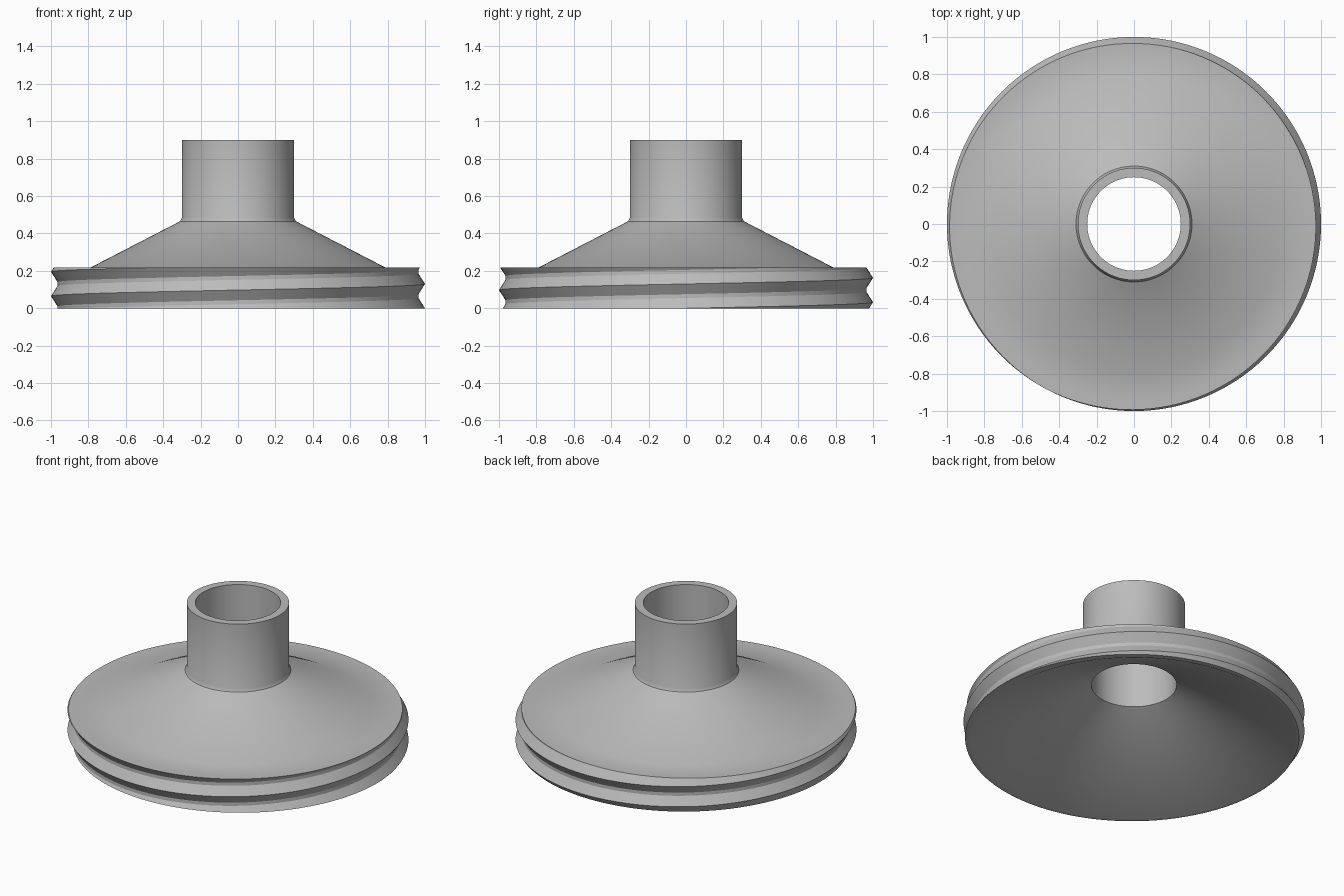
import bpy, bmesh, math

cube = bpy.data.objects.get("Cube")
if cube:
    bpy.data.objects.remove(cube, do_unlink=True)

SEGMENTS = 128
RIM_TOP = 0.217      # height of the threaded rim
PITCH = 0.13         # rise of the thread per turn
CREST, ROOT = 1.0, 0.965
FLAT = 0.42          # fraction of the pitch where the root flat begins
START = 0.13         # crest height at +x


def thread_radius(z, angle):
    """Radius of the single-start right-handed thread."""
    turn = (z - START) / PITCH - angle / math.tau
    distance = abs(turn - round(turn))
    return CREST - (CREST - ROOT) * min(distance / FLAT, 1)


def section(angle):
    """Closed radial section: neck, cone, threaded rim, hollow underside."""
    points = [(0.25, 0.36), (0.25, 0.9), (0.3, 0.9), (0.3, 0.485),
              (0.31, 0.465), (0.79, RIM_TOP), (0.95, RIM_TOP)]
    crest = START + PITCH * angle / math.tau
    heights = [crest + PITCH * (n + f)
               for n in range(-3, 2) for f in (0, FLAT, 1 - FLAT)]
    for z in reversed(heights):
        z = min(max(z, 0), RIM_TOP)
        points.append((thread_radius(z, angle), z))
    points.append((0.95, 0))
    return points


# Sweep the section around the axis
bm = bmesh.new()
columns = []
for i in range(SEGMENTS + 1):
    a = math.tau * i / SEGMENTS
    columns.append([bm.verts.new((r * math.cos(a), r * math.sin(a), z))
                    for r, z in section(a)])
for left, right in zip(columns, columns[1:]):
    for j in range(len(left)):
        k = (j + 1) % len(left)
        bm.faces.new((left[j], right[j], right[k], left[k]))
bmesh.ops.remove_doubles(bm, verts=bm.verts[:], dist=0.0001)
bmesh.ops.recalc_face_normals(bm, faces=bm.faces[:])
mesh = bpy.data.meshes.new("threaded_funnel")
bm.to_mesh(mesh)
bm.free()

# Plain grey plastic
grey = bpy.data.materials.new("plain_grey")
grey.use_nodes = True
colour = (0.5, 0.5, 0.5, 1)
grey.diffuse_color = colour
grey.node_tree.nodes["Principled BSDF"].inputs["Base Color"].default_value = colour
mesh.materials.append(grey)

funnel = bpy.data.objects.new("threaded_funnel", mesh)
bpy.context.collection.objects.link(funnel)
bpy.ops.object.select_all(action="DESELECT")
funnel.select_set(True)
bpy.context.view_layer.objects.active = funnel
bpy.ops.object.shade_smooth_by_angle(angle=math.radians(30))
